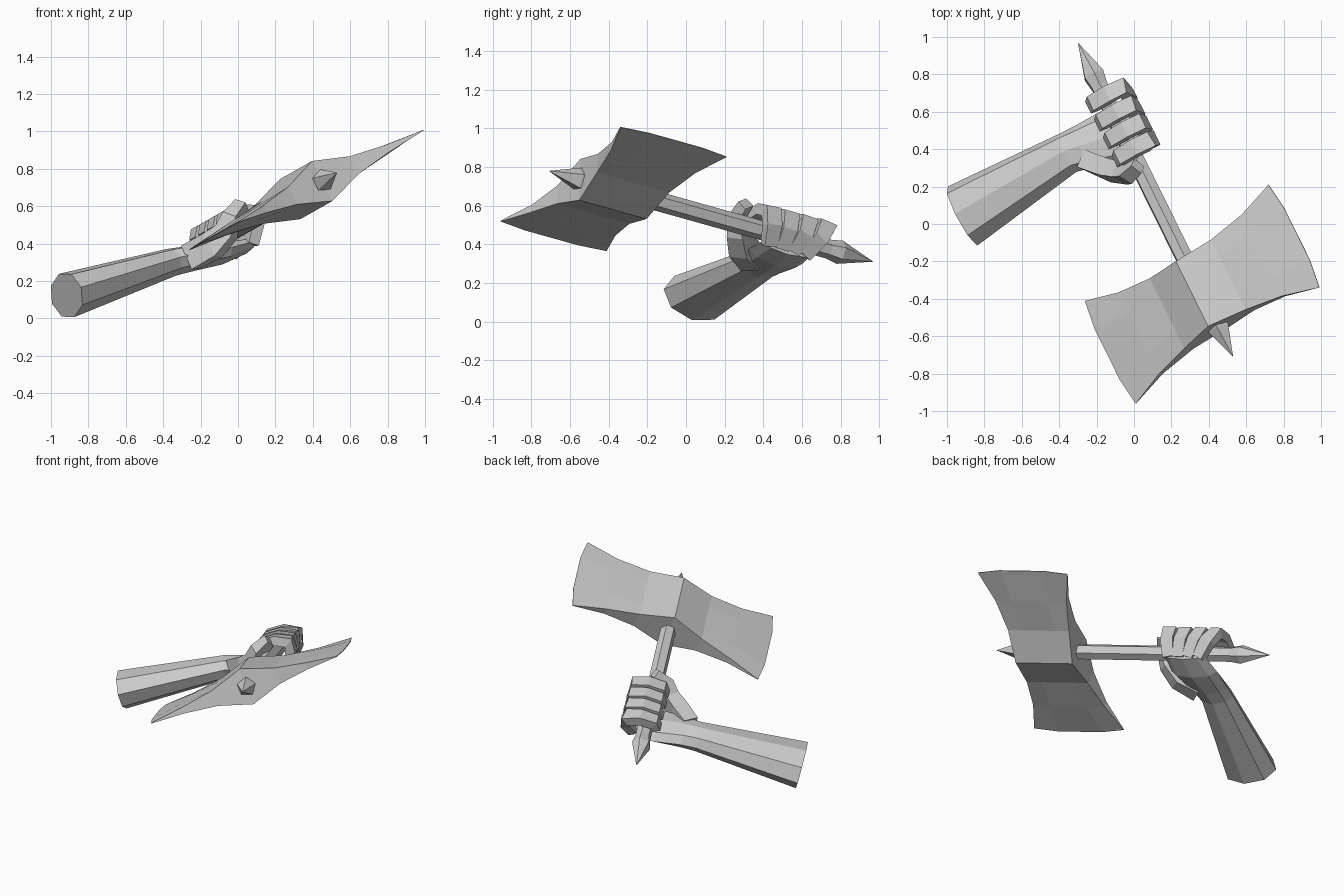
import bpy, bmesh, math
from mathutils import Vector, Matrix

if "Cube" in bpy.data.objects:
    bpy.data.objects.remove(bpy.data.objects["Cube"])

# Local frame: a = along the handle (from pommel tip), b = across the blades, c = blade thickness
ORIGIN = Vector((-0.30, 0.97, 0.31))
A = Vector((0.83, -1.68, 0.47)).normalized()
B = Vector((0.99, 0.62, 0.49))
B = (B - A * B.dot(A)).normalized()
C = A.cross(B)
FRAME = Matrix((A, B, C)).transposed().to_4x4()
FRAME.translation = ORIGIN


def loft(name, rings):
    """Skin equal-sized rings of local points and cap both ends."""
    bm = bmesh.new()
    rows = [[bm.verts.new(p) for p in r] for r in rings]
    n = len(rows[0])
    for r0, r1 in zip(rows, rows[1:]):
        for i in range(n):
            j = (i + 1) % n
            bm.faces.new((r0[i], r0[j], r1[j], r1[i]))
    bm.faces.new(rows[0])
    bm.faces.new(rows[-1])
    bmesh.ops.remove_doubles(bm, verts=bm.verts, dist=0.0005)
    bmesh.ops.recalc_face_normals(bm, faces=bm.faces)
    me = bpy.data.meshes.new(name)
    bm.to_mesh(me)
    bm.free()
    ob = bpy.data.objects.new(name, me)
    ob.matrix_world = FRAME
    bpy.context.collection.objects.link(ob)
    return ob


def shaft(name, stations, sides):
    """Turned part along the handle axis from (position, radius) stations."""
    loft(name, [[(s, r * math.cos(k * math.tau / sides), r * math.sin(k * math.tau / sides))
                 for k in range(sides)] for s, r in stations])


def digit(name, path, side, widths, thick):
    """Box-section finger following a path."""
    pts = [Vector(p) for p in path]
    rings = []
    for i, p in enumerate(pts):
        t = (pts[min(i + 1, len(pts) - 1)] - pts[max(i - 1, 0)]).normalized()
        w = (Vector(side) - t * t.dot(Vector(side))).normalized()
        nrm = t.cross(w)
        rings.append([p + w * widths[i] * x + nrm * thick[i] * y
                      for x, y in ((1, 1), (-1, 1), (-1, -1), (1, -1))])
    loft(name, rings)


# Handle with pointed pommel, and the spike beyond the head
shaft("handle", [(0, 0.0001), (0.20, 0.062), (0.27, 0.05), (1.40, 0.05)], 6)
shaft("top_spike", [(1.70, 0.065), (1.76, 0.06), (1.932, 0.0001)], 5)

# Double-bladed head: half profile as (across, half height, half thickness, edge bulge)
half = [(0, 0.20, 0.12, 0), (0.21, 0.215, 0.053, 0),
        (0.42, 0.25, 0.021, 0), (0.63, 0.316, 0.002, 0.028)]
profile = [(-b, h, t, -g) for b, h, t, g in half[:0:-1]] + half
cols = (-1, -0.5, 0.5, 1)
rings = []
for b, h, t, g in profile:
    extra = 0.01 if abs(b) == 0.42 else 0
    top = [(1.547 + h * k, b + g * (1 - k * k), t + extra * (abs(k) < 1)) for k in cols]
    rings.append(top + [(x, y, -z) for x, y, z in reversed(top)])
loft("axe_head", rings)

# Forearm and palm: octagonal sections (a, b, c, half width, half thickness)
sections = [(0.496, -1.01, 0.092, 0.182, 0.122), (0.487, -0.34, 0.003, 0.115, 0.075),
            (0.50, -0.25, -0.02, 0.125, 0.07), (0.53, -0.08, -0.075, 0.16, 0.055),
            (0.545, 0.07, -0.10, 0.14, 0.035)]
rings = []
for a, b, c, w, t in sections:
    rings.append([(a + w * math.cos(k * math.tau / 8), b + 0.15 * t * math.sin(k * math.tau / 8),
                   c + t * math.sin(k * math.tau / 8)) for k in range(8)])
loft("forearm_and_palm", rings)

# Four fingers curled round the handle, fanning out over the top
for i in range(4):
    k, m = 0.445 + 0.068 * i, 0.355 + 0.11 * i
    digit("finger_%d" % (i + 1),
          [(k, 0.055, -0.105), (0.4 * k + 0.6 * m, 0.125, -0.02), (m, 0.135, 0.045),
           (m, 0.06, 0.083), (m, -0.035, 0.09), (m, -0.065, 0.055)],
          (1, 0, 0), (0.036, 0.042, 0.044, 0.044, 0.042, 0.036),
          (0.03, 0.032, 0.034, 0.03, 0.03, 0.025))

# Thumb folded over the handle on the head side
digit("thumb", [(0.57, -0.27, -0.02), (0.68, -0.18, -0.02), (0.745, -0.10, 0.01),
                (0.785, -0.05, 0.07), (0.785, 0.04, 0.105)],
      (0.7, 0.5, -0.4), (0.07, 0.07, 0.055, 0.042, 0.035), (0.05, 0.05, 0.045, 0.035, 0.028))
